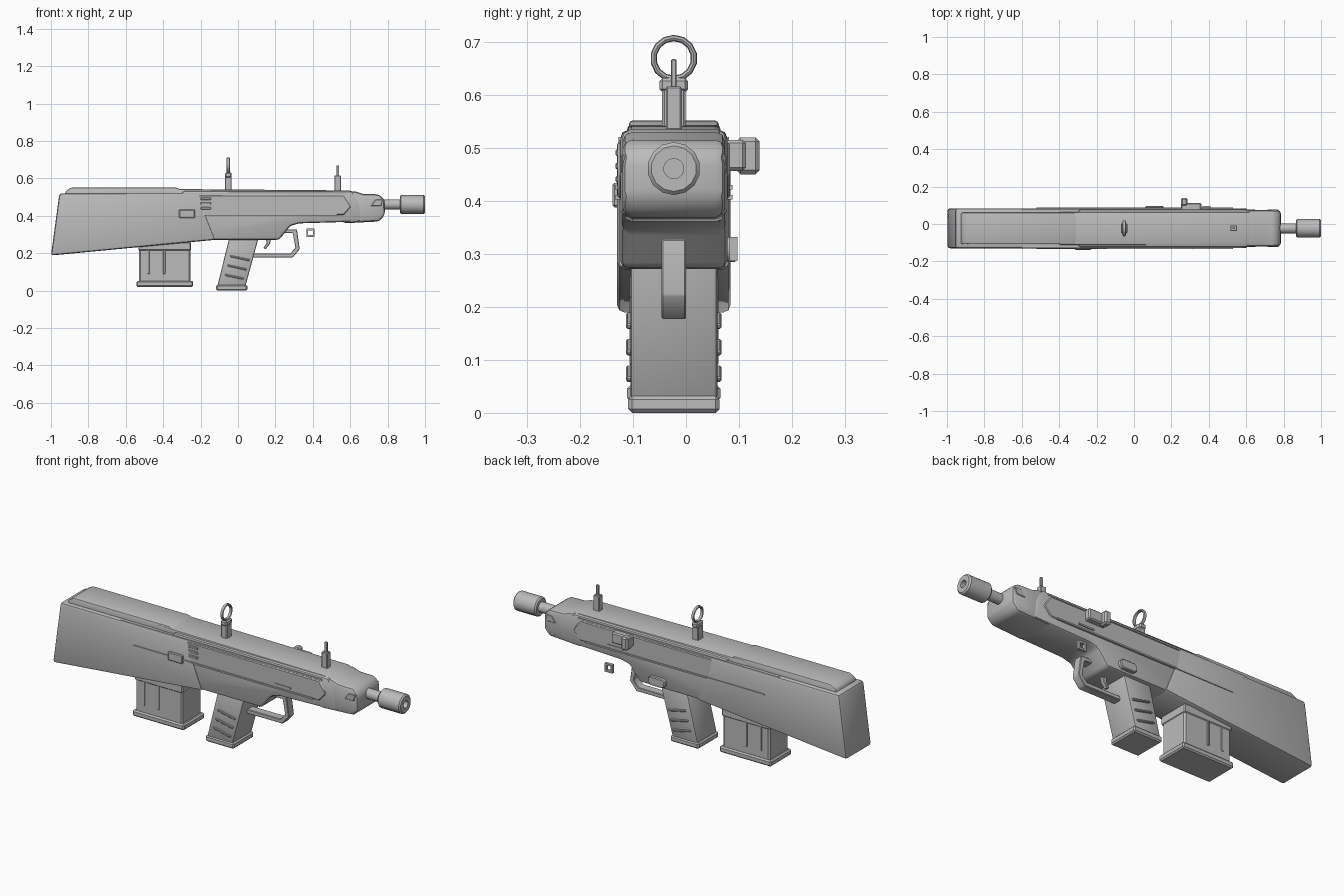
import bpy, bmesh, math
from mathutils import Matrix

if "Cube" in bpy.data.objects:
    bpy.data.objects.remove(bpy.data.objects["Cube"], do_unlink=True)

grey = bpy.data.materials.new("gunmetal_grey")
grey.use_nodes = True
COLOUR = (0.5, 0.5, 0.5, 1)
grey.diffuse_color = COLOUR
grey.node_tree.nodes["Principled BSDF"].inputs["Base Color"].default_value = COLOUR

CY = -0.023   # centre plane of the body


def finish(name, bm, bevel=0.0, segments=2):
    """Bevel the sharp edges, then make a smooth-shaded object."""
    bmesh.ops.recalc_face_normals(bm, faces=bm.faces)
    if bevel:
        edges = [e for e in bm.edges if e.calc_face_angle(0) > math.radians(25)]
        bmesh.ops.bevel(bm, geom=edges, offset=bevel, segments=segments,
                        profile=0.5, affect='EDGES', clamp_overlap=True)
    mesh = bpy.data.meshes.new(name)
    bm.to_mesh(mesh)
    bm.free()
    mesh.materials.append(grey)
    obj = bpy.data.objects.new(name, mesh)
    bpy.context.collection.objects.link(obj)
    bpy.ops.object.select_all(action='DESELECT')
    obj.select_set(True)
    bpy.context.view_layer.objects.active = obj
    bpy.ops.object.shade_smooth_by_angle(angle=math.radians(32))
    return obj


def prism(name, points, y0, y1, bevel=0.0, segments=2):
    """Extrude a side profile of (x, z) points from y0 to y1."""
    bm = bmesh.new()
    face = bm.faces.new([bm.verts.new((x, y0, z)) for x, z in points])
    new = bmesh.ops.extrude_face_region(bm, geom=[face])["geom"]
    bmesh.ops.translate(bm, vec=(0, y1 - y0, 0),
                        verts=[v for v in new if isinstance(v, bmesh.types.BMVert)])
    return finish(name, bm, bevel, segments)


def block(name, x0, x1, y0, y1, z0, z1, bevel=0.004):
    return prism(name, [(x0, z0), (x1, z0), (x1, z1), (x0, z1)], y0, y1, bevel, 1)


def both_sides(name, points, inner, outer, bevel=0.0):
    """Matching plates on the front and back sides."""
    for label, s in (("front", -1), ("back", 1)):
        prism(f"{label}_{name}", points, CY + s * inner, CY + s * outer, bevel, 1)


def rect(x0, x1, z0, z1):
    return [(x0, z0), (x1, z0), (x1, z1), (x0, z1)]


def lathe(name, profile, z, sides):
    """Turn a profile of (x, radius) points around the barrel axis."""
    bm = bmesh.new()
    verts = [bm.verts.new((x, CY, z + r)) for x, r in profile]
    edges = [bm.edges.new(pair) for pair in zip(verts, verts[1:])]
    bmesh.ops.spin(bm, geom=verts + edges, cent=(0, CY, z), axis=(1, 0, 0),
                   angle=math.tau, steps=sides)
    bmesh.ops.remove_doubles(bm, verts=bm.verts, dist=0.0001)
    return finish(name, bm)


# Stock, receiver and nose
prism("stock", [(-1, 0.188), (-0.12, 0.272), (-0.175, 0.41), (-0.2, 0.52),
                (-0.955, 0.52)], CY - 0.107, CY + 0.107, 0.014)
prism("receiver", [(-0.3, 0.534), (0.61, 0.532), (0.65, 0.47), (0.66, 0.37),
                   (0.33, 0.36), (0.28, 0.347), (0.22, 0.272), (-0.3, 0.272)],
      CY - 0.101, CY + 0.101, 0.015)
prism("nose", [(0.56, 0.53), (0.63, 0.53), (0.67, 0.517), (0.755, 0.515),
               (0.785, 0.485), (0.785, 0.405), (0.755, 0.37), (0.56, 0.36)],
      CY - 0.097, CY + 0.097, 0.018)

# Raised covers along the top
prism("rear_top_cover", [(-0.93, 0.5), (-0.92, 0.535), (-0.89, 0.552),
                         (-0.33, 0.551), (-0.28, 0.53), (-0.28, 0.5)],
      CY - 0.085, CY + 0.085, 0.008)
prism("front_top_cover", [(-0.4, 0.5), (-0.4, 0.544), (0.59, 0.536),
                          (0.66, 0.52), (0.66, 0.5)],
      CY - 0.088, CY + 0.088, 0.008)

# Side panels, rails and small side details
both_sides("side_panel", [(-0.57, 0.405), (0.565, 0.405), (0.605, 0.45),
                          (0.565, 0.51), (-0.55, 0.51), (-0.58, 0.48)],
           0.09, 0.106, 0.004)
both_sides("side_rail", rect(-0.52, 0.53, 0.403, 0.411), 0.09, 0.111)
both_sides("upper_ledge", rect(-0.6, 0.58, 0.513, 0.521), 0.09, 0.104)
both_sides("panel_slot", rect(0.31, 0.4, 0.422, 0.43), 0.1, 0.111)
both_sides("nose_catch", [(0.71, 0.452), (0.765, 0.452), (0.775, 0.487),
                          (0.735, 0.487)], 0.08, 0.1, 0.003)
for i in range(3):
    z = 0.435 + i * 0.025
    prism(f"port_slat_{i + 1}", rect(-0.2, -0.145, z, z + 0.012),
          CY - 0.11, CY - 0.09, 0.002, 1)
block("front_selector", -0.315, -0.23, -0.139, -0.1, 0.388, 0.434)
prism("back_release_button", [(0.06, 0.295), (0.075, 0.285), (0.145, 0.285),
                              (0.157, 0.3), (0.157, 0.322), (0.145, 0.332),
                              (0.075, 0.332), (0.06, 0.322)], 0.06, 0.096, 0.004, 1)

# Charging handle on the back side
block("charging_handle_base", 0.25, 0.36, 0.07, 0.113, 0.457, 0.515, 0.006)
block("charging_handle_knob", 0.25, 0.287, 0.095, 0.139, 0.45, 0.52, 0.008)

# Square sling loop, a frame of four bars
for label, box in (("bottom", (0.365, 0.41, 0.287, 0.297)),
                   ("top", (0.365, 0.41, 0.322, 0.332)),
                   ("rear", (0.365, 0.375, 0.297, 0.322)),
                   ("front", (0.4, 0.41, 0.297, 0.322))):
    prism(f"sling_loop_{label}", rect(*box), 0.082, 0.097)

# Barrel and hollow muzzle
AXIS = 0.461
lathe("barrel", [(0.75, 0), (0.75, 0.027), (0.88, 0.027), (0.88, 0)], AXIS, 16)
lathe("muzzle", [(0.865, 0), (0.865, 0.043), (0.872, 0.05), (0.993, 0.05),
                 (1, 0.043), (1, 0.019), (0.94, 0.019), (0.94, 0)], AXIS, 14)

# Rear ring sight
block("rear_sight_post", -0.07, -0.034, CY - 0.022, CY + 0.022, 0.52, 0.612)
block("rear_sight_block", -0.07, -0.034, CY - 0.027, CY + 0.027, 0.605, 0.632, 0.006)
bpy.ops.mesh.primitive_torus_add(major_segments=14, minor_segments=8,
                                 major_radius=0.0385, minor_radius=0.006)
ring = bpy.context.object
ring.name = ring.data.name = "rear_sight_ring"
ring.data.materials.append(grey)
ring.data.transform(Matrix.Translation((-0.052, CY, 0.669))
                    @ Matrix.Rotation(math.pi / 2, 4, 'Y')
                    @ Matrix.Diagonal((1, 1, 1.5, 1)))
bpy.ops.object.shade_smooth_by_angle(angle=math.radians(32))

# Front blade sight
block("front_sight_post", 0.515, 0.55, CY - 0.015, CY + 0.015, 0.52, 0.616, 0.003)
block("front_sight_blade", 0.526, 0.541, CY - 0.005, CY + 0.005, 0.61, 0.668, 0.002)

# Pistol grip with slanted ribs
prism("grip", [(-0.11, 0.025), (0.04, 0.025), (0.112, 0.29), (-0.045, 0.29)],
      CY - 0.082, CY + 0.082, 0.008)
block("grip_base", -0.117, 0.05, CY - 0.086, CY + 0.086, 0, 0.032, 0.007)
for i in range(3):
    x, z = -0.07 + i * 0.014, 0.085 + i * 0.05
    both_sides(f"grip_rib_{i + 1}", [(x, z - 0.005), (x + 0.1, z - 0.027),
                                     (x + 0.105, z - 0.017), (x, z + 0.005)],
               0.075, 0.09, 0.003)

# Magazine with floor plate, collar and ribs
block("magazine", -0.53, -0.255, CY - 0.08, CY + 0.08, 0.04, 0.27, 0.008)
block("magazine_floor_plate", -0.543, -0.24, CY - 0.088, CY + 0.088, 0.021, 0.053, 0.007)
block("magazine_collar", -0.533, -0.252, CY - 0.084, CY + 0.084, 0.215, 0.26)
for i in range(2):
    x = -0.485 + i * 0.085
    both_sides(f"magazine_rib_{i + 1}", rect(x, x + 0.012, 0.09, 0.22), 0.07, 0.084, 0.002)

# Trigger guard and trigger
prism("trigger_guard", [(0.07, 0.177), (0.292, 0.177), (0.33, 0.222), (0.315, 0.328),
                        (0.25, 0.328), (0.25, 0.308), (0.293, 0.308), (0.307, 0.23),
                        (0.28, 0.199), (0.07, 0.199)], CY - 0.023, CY + 0.023, 0.003, 1)
prism("trigger", [(0.15, 0.285), (0.18, 0.285), (0.17, 0.25), (0.148, 0.222),
                  (0.135, 0.228), (0.152, 0.252)], CY - 0.012, CY + 0.012, 0.003, 1)
